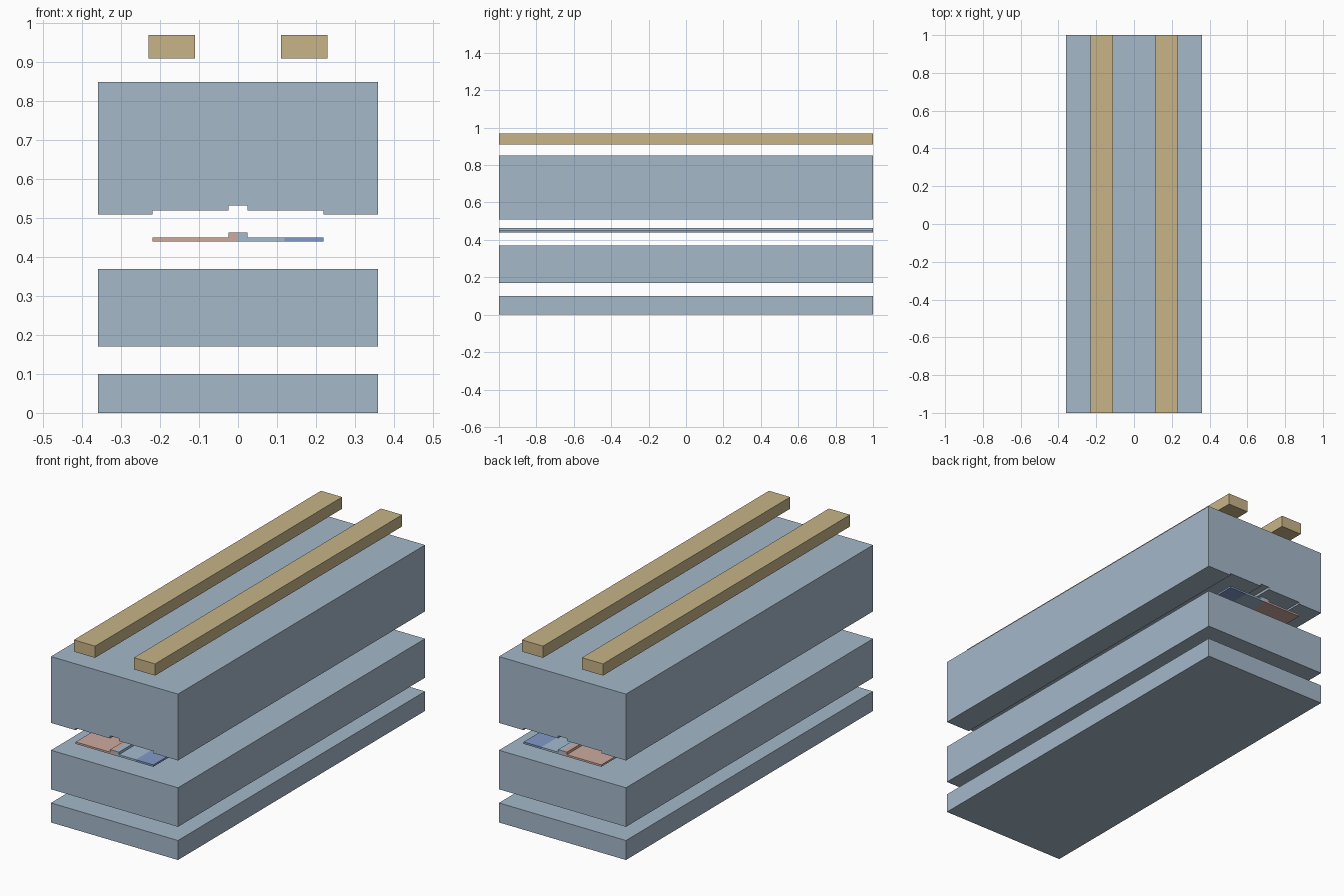
import bpy
import bmesh

cube = bpy.data.objects.get("Cube")
if cube:
    bpy.data.objects.remove(cube, do_unlink=True)

HALF_LENGTH = 1.0
HALF_WIDTH = 0.36


def material(name, color):
    mat = bpy.data.materials.new(name)
    mat.use_nodes = True
    rgba = (*color, 1.0)
    mat.diffuse_color = rgba
    mat.node_tree.nodes["Principled BSDF"].inputs["Base Color"].default_value = rgba
    return mat


def extrude_profile(name, points, mat):
    """Sweep an (x, z) cross-section along the full length in y."""
    bm = bmesh.new()
    face = bm.faces.new([bm.verts.new((x, -HALF_LENGTH, z)) for x, z in points])
    result = bmesh.ops.extrude_face_region(bm, geom=[face])
    moved = [v for v in result["geom"] if isinstance(v, bmesh.types.BMVert)]
    bmesh.ops.translate(bm, verts=moved, vec=(0, 2 * HALF_LENGTH, 0))
    bmesh.ops.recalc_face_normals(bm, faces=bm.faces)
    mesh = bpy.data.meshes.new(name)
    bm.to_mesh(mesh)
    bm.free()
    mesh.materials.append(mat)
    obj = bpy.data.objects.new(name, mesh)
    bpy.context.collection.objects.link(obj)
    return obj


def slab(name, x0, x1, z0, z1, mat):
    return extrude_profile(name, [(x0, z0), (x1, z0), (x1, z1), (x0, z1)], mat)


grey_blue = material("grey blue", (0.376, 0.479, 0.584))
gold = material("gold", (0.578, 0.456, 0.242))
pink = material("dusty pink", (0.610, 0.402, 0.352))
pale_blue = material("pale blue", (0.376, 0.497, 0.624))
blue = material("blue", (0.223, 0.328, 0.578))

# Lower layers
slab("base_layer", -HALF_WIDTH, HALF_WIDTH, 0, 0.10, grey_blue)
slab("lower_layer", -HALF_WIDTH, HALF_WIDTH, 0.17, 0.37, grey_blue)

# Thin ribbed strip, split down the middle of its rib
BOTTOM, TOP, RIB_TOP = 0.44, 0.45, 0.463
RIB, EDGE, SPLIT = 0.025, 0.22, 0.12


def rib_half(name, side, outer, mat):
    points = [(0, BOTTOM), (outer, BOTTOM), (outer, TOP),
              (RIB, TOP), (RIB, RIB_TOP), (0, RIB_TOP)]
    return extrude_profile(name, [(side * x, z) for x, z in points], mat)


rib_half("right_strip", -1, EDGE, pink)
rib_half("left_strip", 1, SPLIT, pale_blue)
slab("left_strip_edge", SPLIT, EDGE, BOTTOM, TOP, blue)

# Upper layer, its underside stepped to receive the strip
LIFT = 0.07
half = [(RIB, RIB_TOP + LIFT), (RIB, TOP + LIFT), (EDGE, TOP + LIFT),
        (EDGE, BOTTOM + LIFT), (HALF_WIDTH, BOTTOM + LIFT), (HALF_WIDTH, 0.85)]
mirrored = [(-x, z) for x, z in reversed(half)]
extrude_profile("upper_layer", half + mirrored, grey_blue)

# Pair of rails above
for label, side in (("left", 1), ("right", -1)):
    a, b = sorted((side * 0.11, side * 0.23))
    slab(label + "_rail", a, b, 0.91, 0.97, gold)
